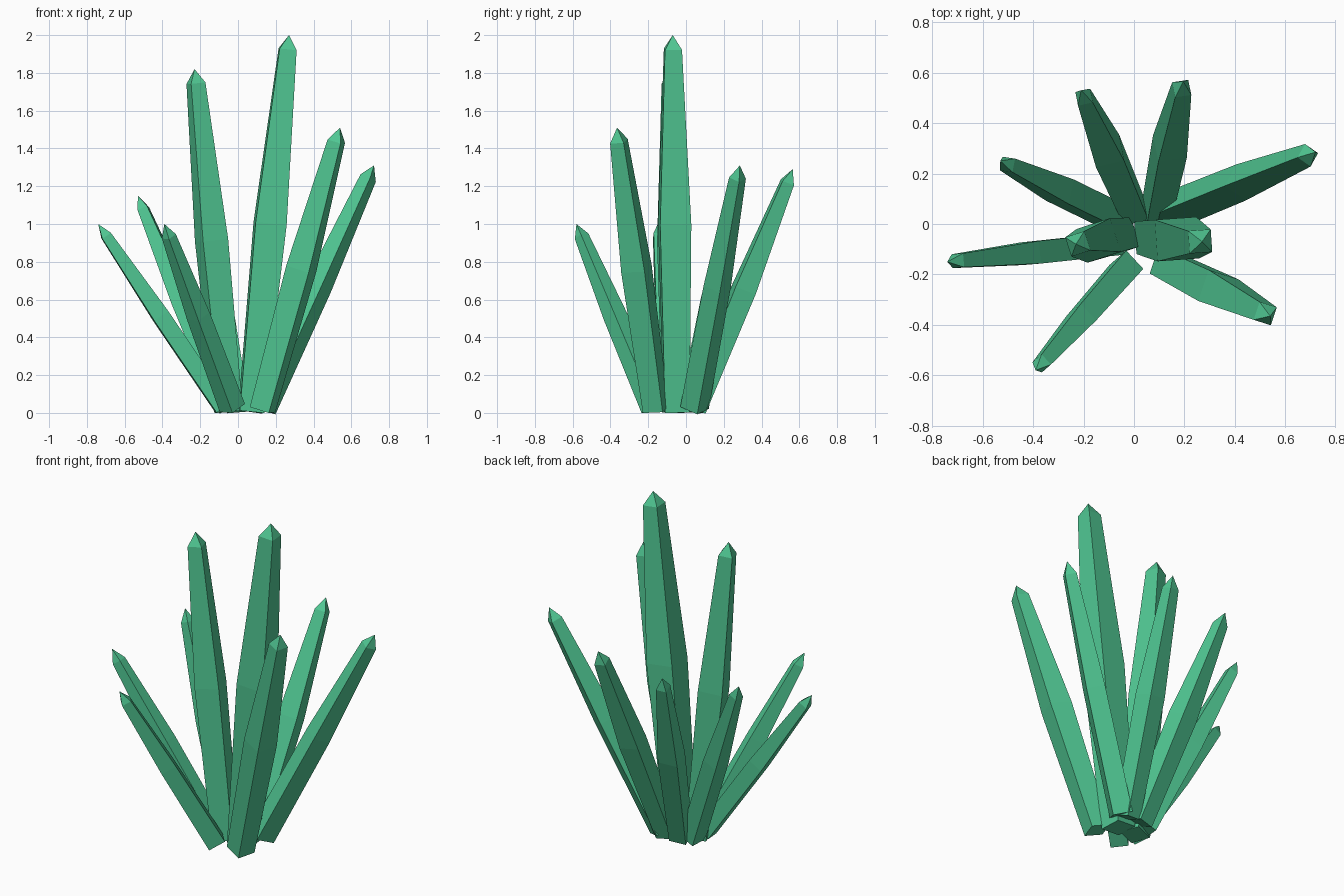
import bpy, bmesh, math
from mathutils import Vector, Matrix

if "Cube" in bpy.data.objects:
    bpy.data.objects.remove(bpy.data.objects["Cube"], do_unlink=True)

# One emerald material for the whole cluster
green = bpy.data.materials.new("crystal green")
green.use_nodes = True
colour = (0.08, 0.57, 0.29, 1)
green.diffuse_color = colour
green.node_tree.nodes["Principled BSDF"].inputs["Base Color"].default_value = colour


def crystal(name, root, tip, yaw, widths):
    """Four-sided shard: base, middle and shoulder rings, then a short point."""
    tip = Vector(tip)
    lean = (tip - Vector((*root, 0))).normalized()
    # lift the tilted base so that its lowest corner rests near the ground
    lift = widths[0] * 0.55 * math.hypot(lean.x, lean.y)
    base = Vector((*root, lift))
    axis = (tip - base).normalized()
    length = (tip - base).length
    turn = Vector((0, 0, 1)).rotation_difference(axis).to_matrix()
    turn = turn @ Matrix.Rotation(math.radians(yaw), 3, 'Z')
    bm = bmesh.new()
    rings = []
    for along, width in zip((0, length * 0.5, length - 0.075), widths):
        h = width / 2
        rings.append([bm.verts.new(base + axis * along + turn @ Vector((x * h, y * h, 0)))
                      for x, y in ((-1, -1), (1, -1), (1, 1), (-1, 1))])
    point = bm.verts.new(tip)
    bm.faces.new(rings[0][::-1])
    for i in range(4):
        j = (i + 1) % 4
        for low, high in zip(rings, rings[1:]):
            bm.faces.new((low[i], low[j], high[j], high[i]))
        bm.faces.new((rings[-1][i], rings[-1][j], point))
    mesh = bpy.data.meshes.new(name)
    bm.to_mesh(mesh)
    bm.free()
    mesh.materials.append(green)
    bpy.context.collection.objects.link(bpy.data.objects.new(name, mesh))


# Two tall central shards
crystal("tall_left_crystal", (0.07, -0.05), (0.27, -0.07, 2.0), 4, (0.13, 0.165, 0.09))
crystal("tall_right_crystal", (-0.05, -0.05), (-0.23, -0.08, 1.82), 18, (0.12, 0.14, 0.08))

# Outer shards fanning around them
crystal("front_left_crystal", (0.13, -0.16), (0.54, -0.365, 1.51), -18, (0.11, 0.13, 0.075))
crystal("side_left_crystal", (0.13, 0.045), (0.72, 0.285, 1.31), 58, (0.11, 0.105, 0.065))
crystal("back_left_crystal", (0.09, 0.05), (0.195, 0.565, 1.29), 10, (0.10, 0.115, 0.065))
crystal("back_right_crystal", (0.0, 0.05), (-0.21, 0.53, 1.22), 12, (0.10, 0.115, 0.06))
crystal("side_right_crystal", (-0.06, 0.02), (-0.53, 0.25, 1.15), -10, (0.10, 0.10, 0.055))
crystal("low_right_crystal", (-0.08, -0.08), (-0.74, -0.15, 1.0), 5, (0.09, 0.09, 0.055))
crystal("front_right_crystal", (-0.03, -0.17), (-0.39, -0.58, 1.0), 42, (0.10, 0.09, 0.055))
